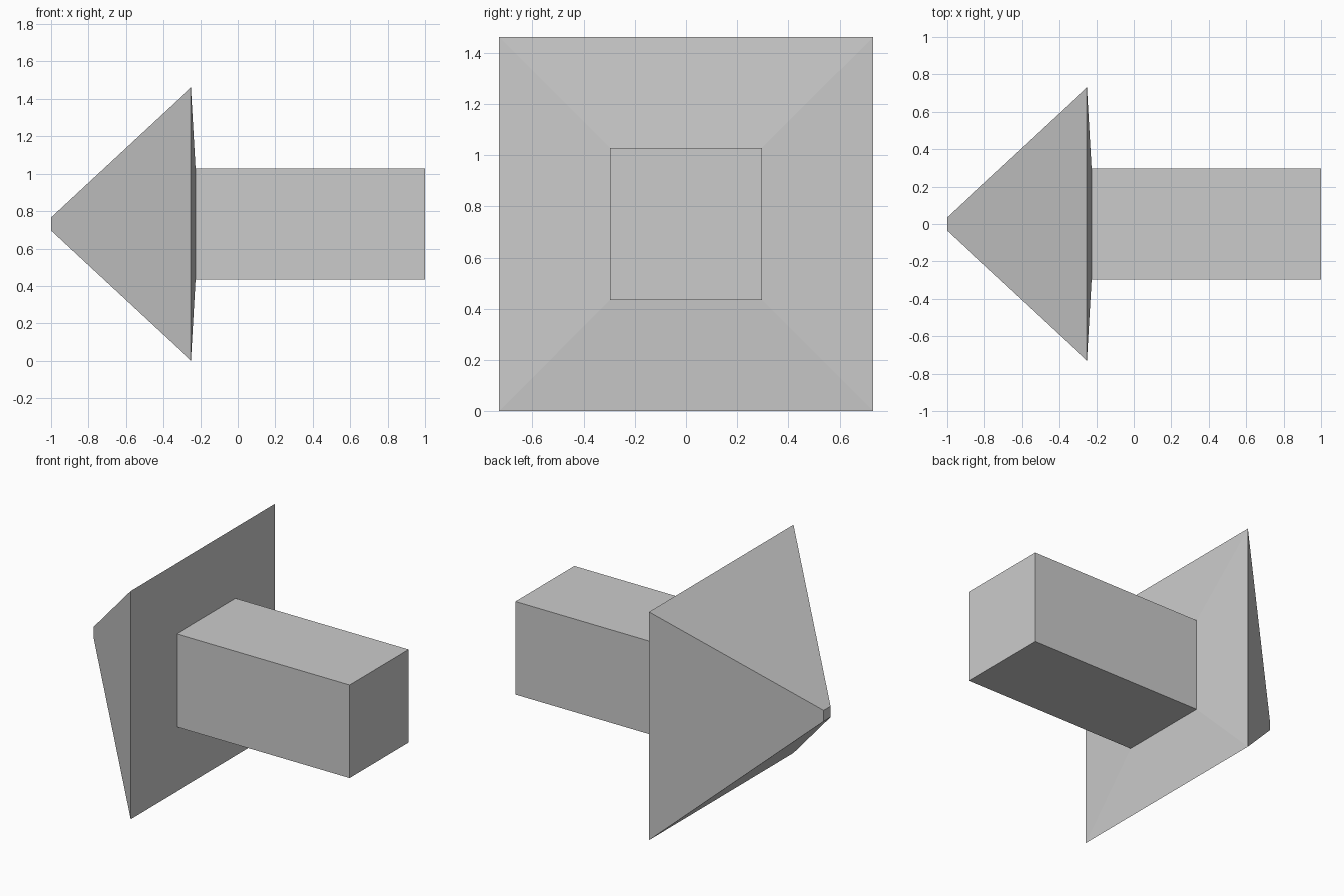
import bpy, bmesh

if "Cube" in bpy.data.objects:
    bpy.data.objects.remove(bpy.data.objects["Cube"])

CENTRE_Z = 0.731

# Square sections along x: (x, half width), from blunt tip to end of shaft
SECTIONS = [(-1.0, 0.035), (-0.25, 0.731), (-0.225, 0.298), (1.0, 0.298)]


def square_loft(name, sections):
    bm = bmesh.new()
    rings = []
    for x, h in sections:
        corners = [(-h, -h), (h, -h), (h, h), (-h, h)]
        rings.append([bm.verts.new((x, y, CENTRE_Z + z)) for y, z in corners])
    for a, b in zip(rings, rings[1:]):
        for i in range(4):
            j = (i + 1) % 4
            bm.faces.new((a[i], a[j], b[j], b[i]))
    bm.faces.new(rings[0])
    bm.faces.new(rings[-1])
    bmesh.ops.recalc_face_normals(bm, faces=bm.faces)
    mesh = bpy.data.meshes.new(name)
    bm.to_mesh(mesh)
    bm.free()
    obj = bpy.data.objects.new(name, mesh)
    bpy.context.collection.objects.link(obj)
    return obj


# Pyramid head flowing into a square shaft
square_loft("arrow", SECTIONS)
